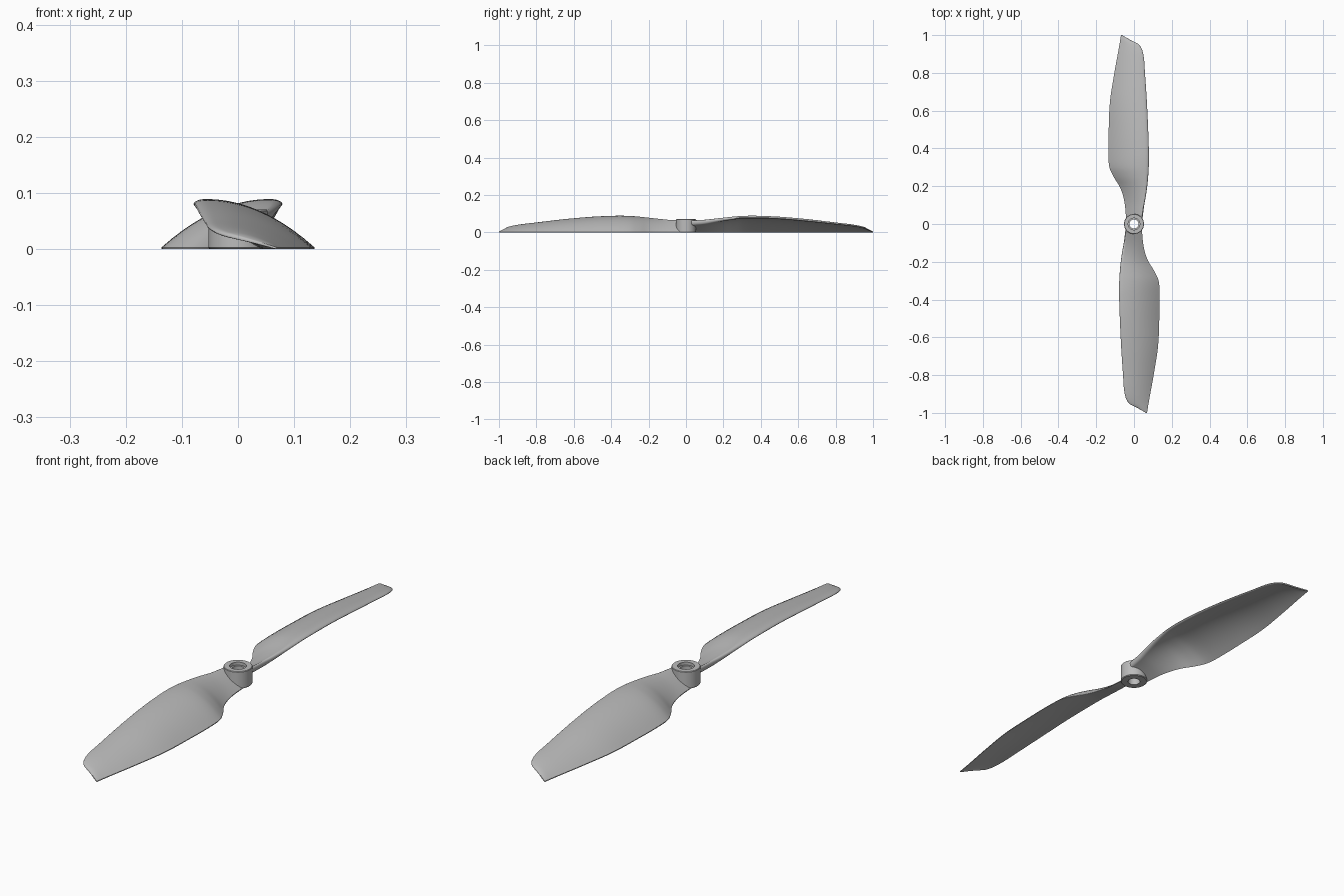
import bpy, bmesh
from math import sin, cos, pi, sqrt

if "Cube" in bpy.data.objects:
    bpy.data.objects.remove(bpy.data.objects["Cube"])

grey = bpy.data.materials.new("light_grey_plastic")
grey.use_nodes = True
COLOUR = (0.5, 0.5, 0.5, 1)
grey.diffuse_color = COLOUR
grey.node_tree.nodes["Principled BSDF"].inputs["Base Color"].default_value = COLOUR


def loft(name, rings, closed=False):
    """Skin a list of equal point rings; cap both ends unless closed."""
    bm = bmesh.new()
    loops = [[bm.verts.new(p) for p in ring] for ring in rings]
    pairs = list(zip(loops, loops[1:]))
    if closed:
        pairs.append((loops[-1], loops[0]))
    else:
        bm.faces.new(loops[0])
        bm.faces.new(loops[-1])
    for a, b in pairs:
        for i in range(len(a)):
            j = (i + 1) % len(a)
            bm.faces.new((a[i], a[j], b[j], b[i]))
    bmesh.ops.recalc_face_normals(bm, faces=bm.faces)
    mesh = bpy.data.meshes.new(name)
    bm.to_mesh(mesh)
    bm.free()
    mesh.materials.append(grey)
    obj = bpy.data.objects.new(name, mesh)
    bpy.context.collection.objects.link(obj)
    bpy.ops.object.select_all(action='DESELECT')
    obj.select_set(True)
    bpy.context.view_layer.objects.active = obj
    bpy.ops.object.shade_smooth_by_angle(angle=0.7)
    return obj


# Blade stations: radius, leading x, trailing x, leading z, camber, thickness
STATIONS = [
    (0.03, -0.045, 0.042, 0.054, 0.002, 0.026),
    (0.10, -0.054, 0.048, 0.058, 0.005, 0.024),
    (0.15, -0.063, 0.058, 0.064, 0.010, 0.021),
    (0.20, -0.070, 0.077, 0.070, 0.016, 0.018),
    (0.25, -0.075, 0.108, 0.075, 0.022, 0.016),
    (0.30, -0.078, 0.130, 0.079, 0.026, 0.014),
    (0.37, -0.079, 0.136, 0.080, 0.027, 0.014),
    (0.50, -0.075, 0.134, 0.075, 0.026, 0.013),
    (0.65, -0.068, 0.127, 0.062, 0.023, 0.012),
    (0.80, -0.058, 0.104, 0.046, 0.017, 0.010),
    (0.90, -0.049, 0.086, 0.035, 0.012, 0.009),
    (0.95, -0.026, 0.077, 0.025, 0.008, 0.008),
    (0.975, 0.020, 0.073, 0.014, 0.004, 0.006),
    (1.00, 0.063, 0.069, 0.003, 0.000, 0.004),
]


def slope(i, k):
    a, b = STATIONS[max(i - 1, 0)], STATIONS[min(i + 1, len(STATIONS) - 1)]
    return (b[k] - a[k]) / (b[0] - a[0])


def between(i, u, k):
    """Smooth cubic blend of value k from station i to i + 1."""
    a, b = STATIONS[i], STATIONS[i + 1]
    h = b[0] - a[0]
    return ((2*u**3 - 3*u**2 + 1) * a[k] + (u**3 - 2*u**2 + u) * h * slope(i, k)
            + (3*u**2 - 2*u**3) * b[k] + (u**3 - u**2) * h * slope(i + 1, k))


CHORD = 20
EDGE = 0.003
NOSE = 0.08


def section(r, xl, xr, zl, camber, thick):
    """Cambered airfoil with a round leading edge and a thin trailing edge."""
    upper, lower = [], []
    for n in range(CHORD + 1):
        t = (n / CHORD) ** 1.8
        x = xl + (xr - xl) * t
        mid = zl * (1 - t) + EDGE / 2 * t + camber * 4 * t * (1 - t)
        if t < NOSE:
            half = thick / 2 * sqrt(1 - (1 - t / NOSE) ** 2)
        else:
            half = (thick + (EDGE - thick) * (t - NOSE) / (1 - NOSE)) / 2
        upper.append((x, -r, max(mid + half, EDGE)))
        lower.append((x, -r, max(mid - half, 0)))
    return upper + lower[:0:-1]


STEPS = 5
rings = []
for i in range(len(STATIONS) - 1):
    for s in range(STEPS):
        u = s / STEPS
        r = STATIONS[i][0] + (STATIONS[i + 1][0] - STATIONS[i][0]) * u
        rings.append(section(r, *[between(i, u, k) for k in range(1, 6)]))
rings.append(section(*STATIONS[-1]))

# Two blades, half a turn apart
loft("front_blade", rings)
loft("rear_blade", [[(-x, -y, z) for x, y, z in ring] for ring in rings])

# Hub: turned ring with a stepped bore
PROFILE = [(0.024, 0), (0.050, 0), (0.053, 0.003), (0.053, 0.068), (0.051, 0.07),
           (0.031, 0.07), (0.031, 0.058), (0.024, 0.058)]
SIDES = 48
loft("hub", [[(r * cos(2 * pi * n / SIDES), r * sin(2 * pi * n / SIDES), z)
              for n in range(SIDES)] for r, z in PROFILE], closed=True)
